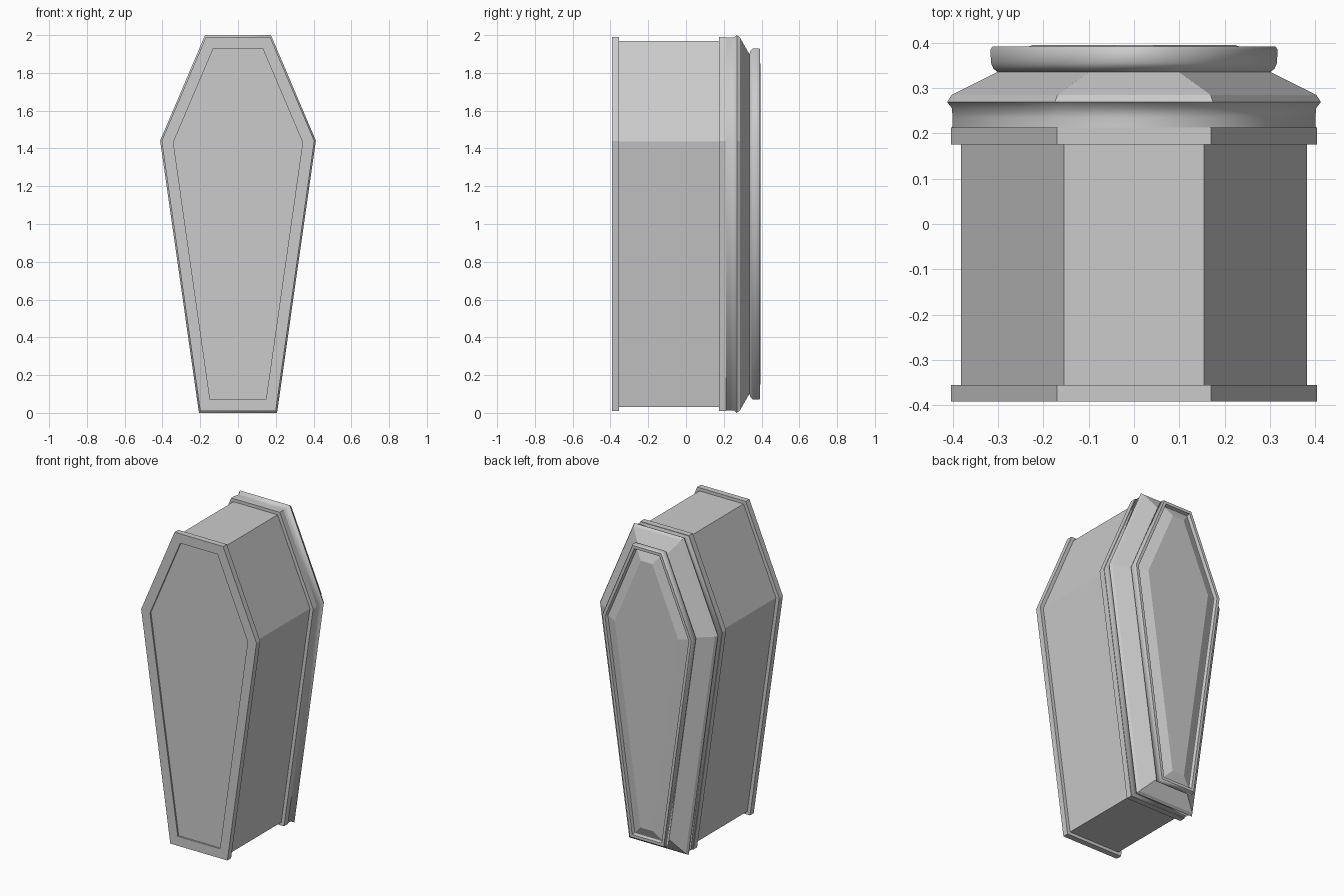
import bpy, bmesh, math

if "Cube" in bpy.data.objects:
    bpy.data.objects.remove(bpy.data.objects["Cube"])

grey = bpy.data.materials.new("stone grey")
grey.diffuse_color = (0.6, 0.6, 0.6, 1)
grey.use_nodes = True
grey.node_tree.nodes["Principled BSDF"].inputs["Base Color"].default_value = grey.diffuse_color

# Reference six-sided outline: half width at the waist, waist height, ends
WAIST, WAIST_Z, TOP_Z, BOTTOM_Z = 0.404, 1.44, 1.99, 0.01
UP, LOW = 0.234 / 0.55, 0.204 / 1.43      # side slopes above and below the waist


def outline(y, side, end):
    """Outline at depth y, inset by 'side' on the long edges and 'end' on top and bottom."""
    up_x = WAIST - side * math.hypot(1, UP)
    low_x = WAIST - side * math.hypot(1, LOW)
    drop = (up_x - low_x) / -(UP + LOW)    # mitred waist corner
    z_top, z_bot, z_mid = TOP_Z - end, BOTTOM_Z + end, WAIST_Z - drop
    half = [(up_x - (z_top - WAIST_Z) * UP, z_top),
            (up_x + drop * UP, z_mid),
            (low_x - (WAIST_Z - z_bot) * LOW, z_bot)]
    return [(x, y, z) for x, z in half] + [(-x, y, z) for x, z in reversed(half)]


def loft(name, rings, smooth=()):
    """Join the outlines front to back and cap both ends."""
    bm = bmesh.new()
    loops = [[bm.verts.new(p) for p in outline(*r)] for r in rings]
    for k, (a, b) in enumerate(zip(loops, loops[1:])):
        for i in range(6):
            j = (i + 1) % 6
            bm.faces.new((a[i], a[j], b[j], b[i])).smooth = k in smooth
    bm.faces.new(loops[0])
    bm.faces.new(loops[-1])
    bmesh.ops.recalc_face_normals(bm, faces=bm.faces)
    mesh = bpy.data.meshes.new(name)
    bm.to_mesh(mesh)
    bm.free()
    mesh.materials.append(grey)
    obj = bpy.data.objects.new(name, mesh)
    bpy.context.collection.objects.link(obj)
    return obj


# Long box
loft("box", [(-0.36, 0.022, 0.02), (0.18, 0.022, 0.02)])

# Front frame with a shallow sunken panel
loft("front_frame", [(-0.382, 0.06, 0.06), (-0.392, 0.06, 0.06), (-0.392, 0, 0),
                     (-0.355, 0, 0), (-0.355, 0.04, 0.04)])

# Collar where the lid meets the box
loft("collar", [(0.175, 0, 0), (0.213, 0, 0)])

# Lid: soft cove, flared lip, then a slope up to the raised rim
loft("lid", [(0.213, 0.003, 0.003), (0.235, 0.004, 0.004), (0.256, 0.002, 0.002),
             (0.269, -0.008, -0.01), (0.285, 0.002, 0.002), (0.335, 0.1, 0.09)],
     smooth=(0, 1, 2))

# Raised rim with a groove and a bevelled centre panel
loft("lid_panel", [(0.335, 0.1, 0.09), (0.343, 0.091, 0.07), (0.355, 0.086, 0.06),
                   (0.385, 0.085, 0.06), (0.392, 0.09, 0.065), (0.392, 0.108, 0.083),
                   (0.372, 0.114, 0.089), (0.372, 0.118, 0.093), (0.395, 0.176, 0.145)],
     smooth=(0, 1, 2, 3))
